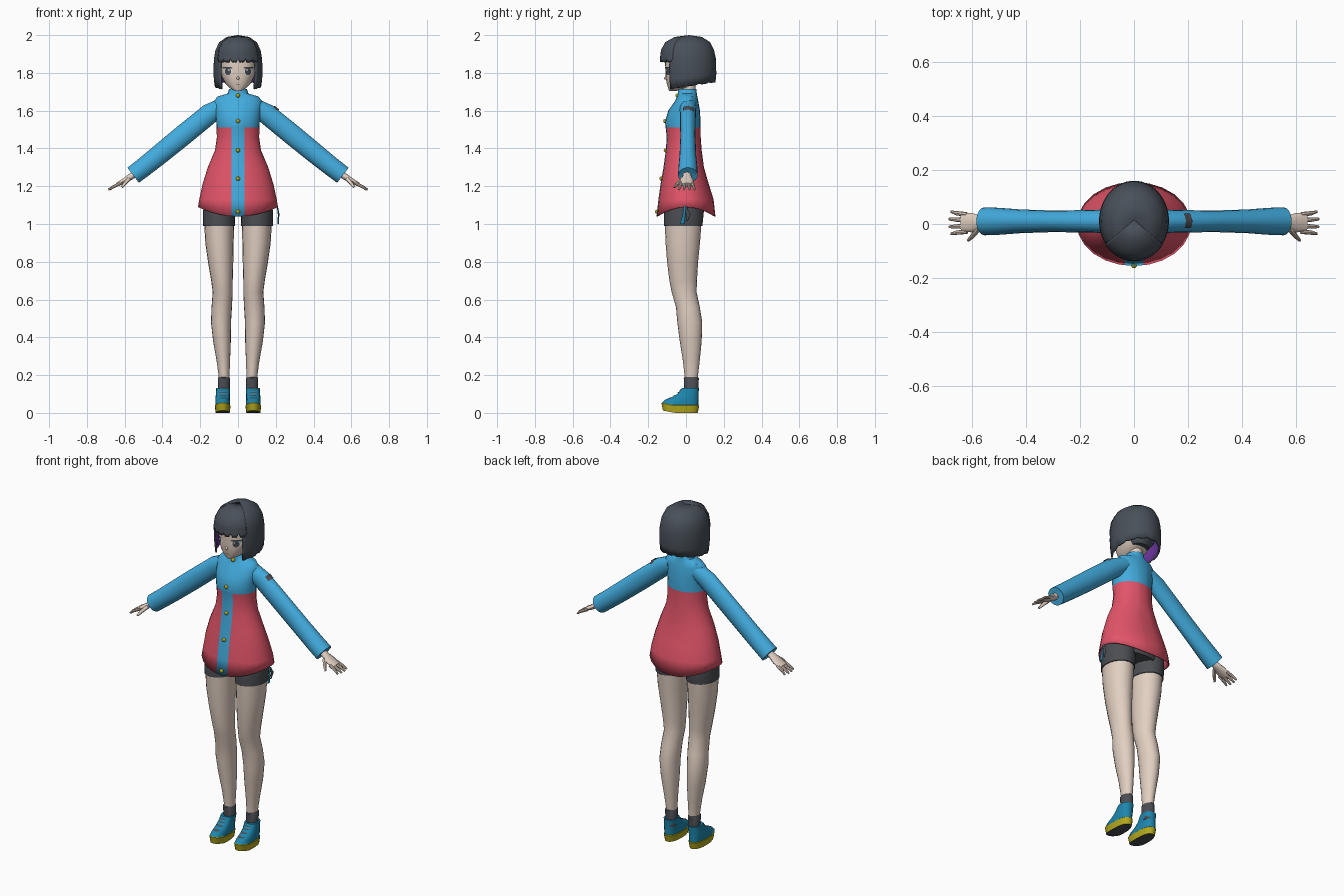
import bpy, bmesh, math
from mathutils import Vector as V
from mathutils.bvhtree import BVHTree

if "Cube" in bpy.data.objects:
    bpy.data.objects.remove(bpy.data.objects["Cube"])


def mat(name, r, g, b):
    m = bpy.data.materials.new(name)
    m.diffuse_color = (r, g, b, 1)
    m.use_nodes = True
    m.node_tree.nodes["Principled BSDF"].inputs["Base Color"].default_value = m.diffuse_color
    return m


SKIN = mat("skin", .76, .63, .54)
HAIR = mat("hair_charcoal", .065, .08, .1)
BLUE = mat("jacket_blue", .055, .41, .73)
RED = mat("jacket_red", .76, .09, .14)
SHOE = mat("shoe_blue", .012, .24, .42)
YELLOW = mat("yellow", .46, .40, .012)
PURPLE = mat("purple", .14, .035, .32)
WHITE = mat("eye_white", .8, .8, .8)
GREY = mat("dark_grey", .07, .075, .085)
MOUTH = mat("mouth_brown", .25, .08, .07)


def finish(name, bm, mats, mirror=False, recalc=True):
    if recalc:
        bmesh.ops.recalc_face_normals(bm, faces=bm.faces[:])
    me = bpy.data.meshes.new(name)
    bm.to_mesh(me)
    bm.free()
    for m in mats:
        me.materials.append(m)
    ob = bpy.data.objects.new(name, me)
    bpy.context.collection.objects.link(ob)
    if mirror:
        ob.modifiers.new("mirror", 'MIRROR').use_mirror_merge = False
    return ob


def solidify(ob, t, inner=0):
    s = ob.modifiers.new("thickness", 'SOLIDIFY')
    s.thickness, s.offset, s.material_offset = t, -1, inner


def oval(i, n, p):
    # unit superellipse point
    a = 2 * math.pi * i / n
    c, s = math.cos(a), math.sin(a)
    return (math.copysign(abs(c) ** (2 / p), c), math.copysign(abs(s) ** (2 / p), s))


def loft(name, rings, mats, n=20, p=2, bottom=True, mirror=False, edit=None):
    bm = bmesh.new()
    rows = []
    for c, u, v in rings:
        rows.append([bm.verts.new(c + u * a + v * b)
                     for a, b in (oval(i, n, p) for i in range(n))])
    for r, s in zip(rows, rows[1:]):
        for i in range(n):
            bm.faces.new((r[i], r[(i + 1) % n], s[(i + 1) % n], s[i]))
    if bottom:
        bm.faces.new(rows[0])
    bm.faces.new(rows[-1])
    if edit:
        edit(bm)
    return finish(name, bm, mats, mirror)


def column(name, rows, *args, **kw):
    # horizontal rings: (cx, cy, z, rx, ry)
    return loft(name, [(V((x, y, z)), V((a, 0, 0)), V((0, b, 0))) for x, y, z, a, b in rows], *args, **kw)


def limb(name, pts, mats, n=14, **kw):
    # rings along a path in xz: (x, y, z, half width in y, half thickness)
    rings = []
    for i, q in enumerate(pts):
        d = V(pts[min(i + 1, len(pts) - 1)][:3]) - V(pts[max(i - 1, 0)][:3])
        perp = V((-d.z, 0, d.x)).normalized()
        rings.append((V(q[:3]), V((0, q[3], 0)), perp * q[4]))
    return loft(name, rings, mats, n, **kw)


def tree(ob):
    return BVHTree.FromPolygons([v.co for v in ob.data.vertices],
                                [tuple(f.vertices) for f in ob.data.polygons])


def decal(name, bvh, c, u, v, d, m, lift, p=2, mirror=False):
    # thin plate projected on a surface along d
    c, u, v, d = V(c), V(u), V(v), V(d).normalized()
    bm = bmesh.new()

    def put(a, b):
        o = c + u * a + v * b - d * .3
        hit = bvh.ray_cast(o, d)[0] or c
        return bm.verts.new(hit - d * lift)
    n = 20
    mid = put(0, 0)
    rings = [[put(a * k, b * k) for a, b in (oval(i, n, p) for i in range(n))] for k in (.5, 1)]
    for i in range(n):
        j = (i + 1) % n
        bm.faces.new((mid, rings[0][i], rings[0][j]))
        bm.faces.new((rings[0][i], rings[1][i], rings[1][j], rings[0][j]))
    for f in bm.faces:
        f.normal_update()
        if f.normal.dot(d) > 0:
            f.normal_flip()
    return finish(name, bm, [m], mirror, False)


def ball(name, loc, r, m):
    bm = bmesh.new()
    bmesh.ops.create_uvsphere(bm, u_segments=12, v_segments=8, radius=r)
    bmesh.ops.translate(bm, vec=V(loc), verts=bm.verts[:])
    return finish(name, bm, [m])


# jacket: blue yoke and placket, red body, hem raised at the sides
def jacket_edit(bm):
    for v in bm.verts:
        if v.co.z < 1.05:
            v.co.z += .05 * (v.co.x / .212) ** 2
    for co, no in (((.035, 0, 0), (1, 0, 0)), ((-.035, 0, 0), (1, 0, 0)), ((0, 0, 1.51), (0, 0, 1))):
        bmesh.ops.bisect_plane(bm, geom=bm.verts[:] + bm.edges[:] + bm.faces[:], plane_co=co, plane_no=no)
    for f in bm.faces:
        c = f.calc_center_median()
        f.material_index = 0 if c.z > 1.51 or (abs(c.x) < .035 and c.y < 0) else 1


jacket = column("jacket", [
    (0, 0, 1.04, .212, .156), (0, 0, 1.13, .205, .146), (0, -.007, 1.21, .188, .128),
    (0, -.012, 1.3, .16, .107), (0, -.012, 1.39, .122, .095), (0, -.012, 1.46, .112, .09),
    (0, -.017, 1.54, .115, .094), (0, -.01, 1.6, .122, .084), (0, .003, 1.65, .128, .062),
    (0, .007, 1.675, .108, .053), (0, .007, 1.69, .056, .05), (0, .007, 1.716, .046, .049)],
    [BLUE, RED], n=24, bottom=False, edit=jacket_edit)
jacket_bvh = tree(jacket)
solidify(jacket, .006)

# buttons
for z in (1.68, 1.545, 1.39, 1.24, 1.065):
    hit = jacket_bvh.ray_cast(V((0, -1, z)), V((0, 1, 0)))[0]
    ball("button", hit, .011, YELLOW)

# sleeves and cuffs
sleeve = limb("sleeve", [
    (.08, .01, 1.625, .045, .045), (.15, .01, 1.584, .042, .055), (.3, .01, 1.462, .04, .056),
    (.42, .01, 1.364, .044, .054), (.5, .01, 1.3, .05, .052), (.555, .01, 1.258, .052, .051),
    (.552, .01, 1.2605, .04, .038)], [BLUE], n=18, mirror=True)
decal("sleeve_patch", tree(sleeve), (.2, .012, 1.61), (.012, 0, -.01), (0, .027, 0),
      (-.64, 0, -.77), GREY, .006, p=12)

# hands
limb("palm", [(.53, .005, 1.278, .022, .02), (.565, .005, 1.252, .022, .018),
              (.6, .005, 1.23, .036, .014), (.64, .005, 1.208, .034, .01)], [SKIN], mirror=True)
for y in (.035, .014, -.008, -.028):
    reach = .69 - abs(y - .004) * .35
    limb("finger", [(.62, y, 1.217, .009, .009), (.66, y * 1.15, 1.197, .008, .008),
                    (reach, y * 1.3, 1.182, .005, .005)], [SKIN], n=8, mirror=True)
limb("thumb", [(.575, -.015, 1.243, .012, .012), (.6, -.045, 1.215, .01, .01),
               (.615, -.06, 1.193, .006, .006)], [SKIN], n=8, mirror=True)

# shorts
column("shorts_hips", [(0, -.005, 1.06, .16, .1), (0, -.005, 1.12, .17, .112), (0, -.01, 1.25, .14, .09)], [GREY])
column("shorts_leg", [(.1, -.015, .99, .084, .102), (.1, -.012, 1.05, .085, .105),
                      (.098, -.01, 1.12, .084, .1)], [GREY], mirror=True)

# legs
column("leg", [
    (.074, .028, .14, .027, .034), (.074, .028, .2, .029, .036), (.078, .028, .28, .036, .045),
    (.085, .025, .38, .047, .058), (.09, .02, .48, .053, .066), (.086, .01, .56, .054, .063),
    (.081, -.01, .64, .053, .066), (.085, -.015, .7, .057, .073), (.092, -.018, .8, .067, .082),
    (.098, -.017, .9, .075, .091), (.1, -.015, 1.02, .08, .098)], [SKIN], mirror=True)
column("sock", [(.074, .028, .09, .03, .036), (.075, .028, .185, .032, .04),
                (.075, .028, .192, .027, .034)], [GREY], mirror=True)


# shoes: dark tread, yellow sole, blue upper, lifted toe
def shoe_edit(bm):
    for f in bm.faces:
        z = f.calc_center_median().z
        f.material_index = 2 if z < .002 else 1 if z < .04 else 0
    for v in bm.verts:
        v.co.z += .2 * max(0, -v.co.y - .06)


shoe = column("shoe", [
    (.081, -.03, 0, .037, .092), (.081, -.03, .038, .042, .1), (.081, -.03, .041, .039, .096),
    (.081, -.022, .06, .039, .088), (.081, -.005, .08, .038, .071), (.08, .01, .1, .037, .056),
    (.078, .024, .132, .037, .045), (.077, .026, .132, .031, .037)],
    [SHOE, YELLOW, GREY], p=2.4, mirror=True, edit=shoe_edit)
shoe_bvh = tree(shoe)
for z in (.078, .093, .108, .122):
    decal("lace", shoe_bvh, (.08, 0, z), (.022, 0, 0), (0, 0, .003), (0, 1, 0), GREY, .003, mirror=True)

# neck and head
column("neck", [(0, .012, 1.66, .036, .036), (0, .012, 1.77, .036, .04)], [SKIN])
head = column("head", [
    (0, -.07, 1.705, .018, .02), (0, -.045, 1.72, .045, .05), (0, -.022, 1.745, .068, .08),
    (0, -.005, 1.78, .085, .103), (0, 0, 1.81, .092, .108), (0, 0, 1.87, .1, .112),
    (0, 0, 1.93, .092, .105), (0, 0, 1.97, .05, .06)], [SKIN], n=32, p=2.4)
face = tree(head)
ball("nose", (0, -.108, 1.772), .008, SKIN)

# eyes and mouth
for name, x, z, rx, rz, m, lift in (
        ("eye_white", .054, 1.807, .025, .02, WHITE, .002),
        ("iris", .053, 1.807, .016, .019, GREY, .0035),
        ("eye_glint", .048, 1.815, .004, .005, WHITE, .005),
        ("lash", .056, 1.827, .028, .005, GREY, .005)):
    decal(name, face, (x, 0, z), (rx, 0, 0), (0, 0, rz), (0, 1, 0), m, lift, mirror=True)
decal("mouth", face, (0, 0, 1.737), (.012, 0, 0), (0, 0, .002), (0, 1, 0), MOUTH, .002)

# hair: shells following a dome profile (z, rx, ry, cy)
DOME = [(2.0, 0, 0, .015), (1.99, .06, .072, .013), (1.962, .1, .118, .01), (1.92, .12, .139, .01),
        (1.87, .128, .147, .012), (1.8, .131, .149, .012), (1.7, .121, .139, .012)]


def hair_point(a, z, k):
    for (z0, *p0), (z1, *p1) in zip(DOME, DOME[1:]):
        if z >= z1 - 1e-6:
            t = (z - z0) / (z1 - z0)
            rx, ry, cy = (q + (r - q) * t for q, r in zip(p0, p1))
            return V((rx * k * math.sin(a), cy - ry * k * math.cos(a), z))


def hair_shell(name, a0, a1, cols, k, low, mats, thick, inner):
    bm = bmesh.new()
    grid = []
    for j in range(cols + 1):
        a = math.radians(a0 + (a1 - a0) * j / cols)
        zb = low(j, a)
        zs = [2.0, 1.99, 1.962, 1.92] + [1.92 + (zb - 1.92) * t for t in (.25, .5, .75, 1)]
        grid.append([bm.verts.new(hair_point(a, z, k)) for z in zs])
    for g, h in zip(grid, grid[1:]):
        for i in range(len(g) - 1):
            bm.faces.new((g[i], h[i], h[i + 1], g[i + 1]))
    bmesh.ops.remove_doubles(bm, verts=bm.verts[:], dist=1e-5)
    solidify(finish(name, bm, mats), thick, inner)


hair_shell("bob_hair", 47, 313, 40, 1,
           lambda j, a: 1.728 - .022 * math.cos(a) + (.006 if j % 4 == 2 else 0), [HAIR, PURPLE], .01, 1)
hair_shell("fringe", -56, 56, 24, 1.025,
           lambda j, a: 1.857 + (.018 if j % 4 == 0 else 0), [HAIR], .014, 0)
column("nape_hair", [(0, .05, 1.75, .05, .04), (0, .04, 1.79, .088, .08), (0, .02, 1.87, .104, .104),
                     (0, .015, 1.94, .09, .1)], [HAIR])

# charm hanging from the hem
limb("charm_strap", [(.208, -.005, 1.095, .007, .003), (.214, -.01, 1.05, .007, .003),
                     (.213, -.02, 1.0, .012, .004)], [SHOE], n=8)
limb("charm_cord", [(.21, 0, 1.085, .005, .003), (.216, .012, 1.05, .012, .004),
                    (.212, .004, 1.015, .005, .003)], [GREY], n=8)

# smooth shading with sharp creases kept
bpy.ops.object.select_all(action='DESELECT')
for ob in bpy.context.scene.objects:
    ob.select_set(True)
    bpy.context.view_layer.objects.active = ob
bpy.ops.object.shade_smooth_by_angle(angle=math.radians(40))
